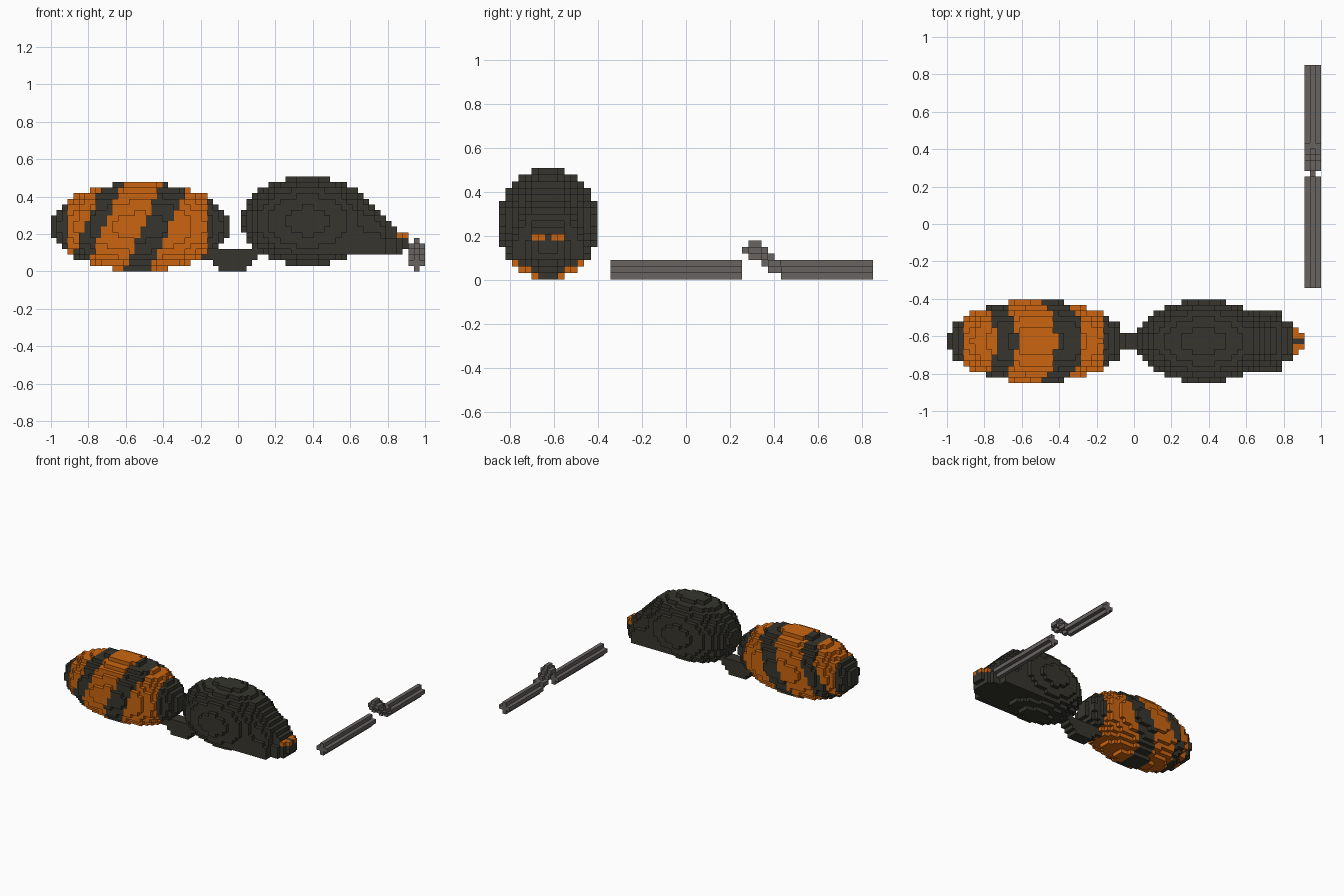
import bpy, bmesh
from mathutils import Vector

cube = bpy.data.objects.get("Cube")
if cube:
    bpy.data.objects.remove(cube, do_unlink=True)

V = 2 / 67                                   # block size
ORIGIN = Vector((-1, -28.5 * V, 0))
MID = 7                                      # middle block row of the body in y


def material(name, rgb):
    m = bpy.data.materials.new(name)
    m.use_nodes = True
    m.diffuse_color = (*rgb, 1)
    m.node_tree.nodes["Principled BSDF"].inputs["Base Color"].default_value = (*rgb, 1)
    return m


MATS = [material("charcoal", (0.037, 0.036, 0.027)),
        material("orange", (0.59, 0.13, 0.005)),
        material("grey", (0.135, 0.125, 0.12))]
DARK, ORANGE, GREY = range(3)

# corner offsets of the four corners of each block side, keyed by direction
SIDES = {
    (1, 0, 0): ((1, 0, 0), (1, 1, 0), (1, 1, 1), (1, 0, 1)),
    (-1, 0, 0): ((0, 0, 0), (0, 0, 1), (0, 1, 1), (0, 1, 0)),
    (0, 1, 0): ((0, 1, 0), (0, 1, 1), (1, 1, 1), (1, 1, 0)),
    (0, -1, 0): ((0, 0, 0), (1, 0, 0), (1, 0, 1), (0, 0, 1)),
    (0, 0, 1): ((0, 0, 1), (1, 0, 1), (1, 1, 1), (0, 1, 1)),
    (0, 0, -1): ((0, 0, 0), (0, 1, 0), (1, 1, 0), (1, 0, 0)),
}


def build(name, cells, color):
    """Skin a set of grid blocks; color(i, j, k) gives the material index."""
    bm = bmesh.new()
    verts = {}
    for i, j, k in sorted(cells):
        for (dx, dy, dz), corners in SIDES.items():
            if (i + dx, j + dy, k + dz) in cells:
                continue
            quad = []
            for a, b, c in corners:
                key = (i + a, j + b, k + c)
                if key not in verts:
                    verts[key] = bm.verts.new(ORIGIN + Vector(key) * V)
                quad.append(verts[key])
            bm.faces.new(quad).material_index = color(i, j, k)
    mesh = bpy.data.meshes.new(name)
    bm.to_mesh(mesh)
    bm.free()
    for m in MATS:
        mesh.materials.append(m)
    ob = bpy.data.objects.new(name, mesh)
    bpy.context.collection.objects.link(ob)
    return ob


def ellipsoid(cx, cz, rx, ry, rz):
    return {(i, j, k) for i in range(64) for j in range(15) for k in range(18)
            if ((i + .5 - cx) / rx) ** 2 + ((j - MID) / ry) ** 2
            + ((k + .5 - cz) / rz) ** 2 <= 1}


# Striped abdomen: two slanted dark bands and dark ends
def stripes(i, j, k):
    u = i + .5 - 0.42 * (k + .5 - 8)
    dark = i < 3 or i >= 28 or 6.1 < u < 9.5 or 16.5 < u < 21.2
    return DARK if dark else ORANGE


build("abdomen", ellipsoid(16, 8, 16, 7.4, 7.95), stripes)

# Waist: shallow curved link under the two bodies
spans = [(30, 34), (29, 35), (27, 36), (26, 36)]
waist = {(i, j, k) for k, (a, b) in enumerate(spans)
         for i in range(a, b + 1) for j in range(6, 9)}
build("waist", waist, lambda i, j, k: DARK)

# Thorax running into a flat-bottomed tapering head
body = ellipsoid(46, 9, 12, 7.4, 7.95)
for i in range(47, 64):
    top = min(15, 69 - i) if i < 63 else 7           # first empty row above
    width = 5.4 if i < 60 else {60: 3.4, 61: 3.4, 62: 2.4, 63: 1.4}[i]
    bottom = 4 if i == 63 else 3
    for j in range(15):
        for k in range(bottom, top):
            lift = (k - bottom) / (top - bottom + .3)
            if i >= 62:
                inside = abs(j - MID) <= width
            else:
                inside = ((j - MID) / width) ** 2 + lift ** 2 <= 1
            if inside:
                body.add((i, j, k))


# Orange eyes either side of the snout tip
def eyes(i, j, k):
    return ORANGE if k == 6 and i >= 62 and 1 <= abs(j - MID) <= 2 else DARK


build("thorax_and_head", body, eyes)


# Leg parts: bars with a plus-shaped section
def bar(y0, y1):
    section = [(65, 0), (65, 1), (65, 2), (64, 1), (66, 1)]
    return {(x, j, z) for j in range(y0, y1) for x, z in section}


build("lower_leg", bar(17, 37), lambda i, j, k: GREY)
build("upper_leg", bar(43, 57), lambda i, j, k: GREY)

# Knee: plus-shaped blocks swept along a bent path
knee = {(x, 42, 2) for x in (64, 65, 66)} | {(65, 42, 1)}
for y, z in [(38, 4), (39, 4), (40, 3), (41, 2)]:
    knee.add((65, y, z))
    for dx, dy, dz in SIDES:
        knee.add((65 + dx, y + dy, z + dz))
build("knee_joint", knee, lambda i, j, k: GREY)
